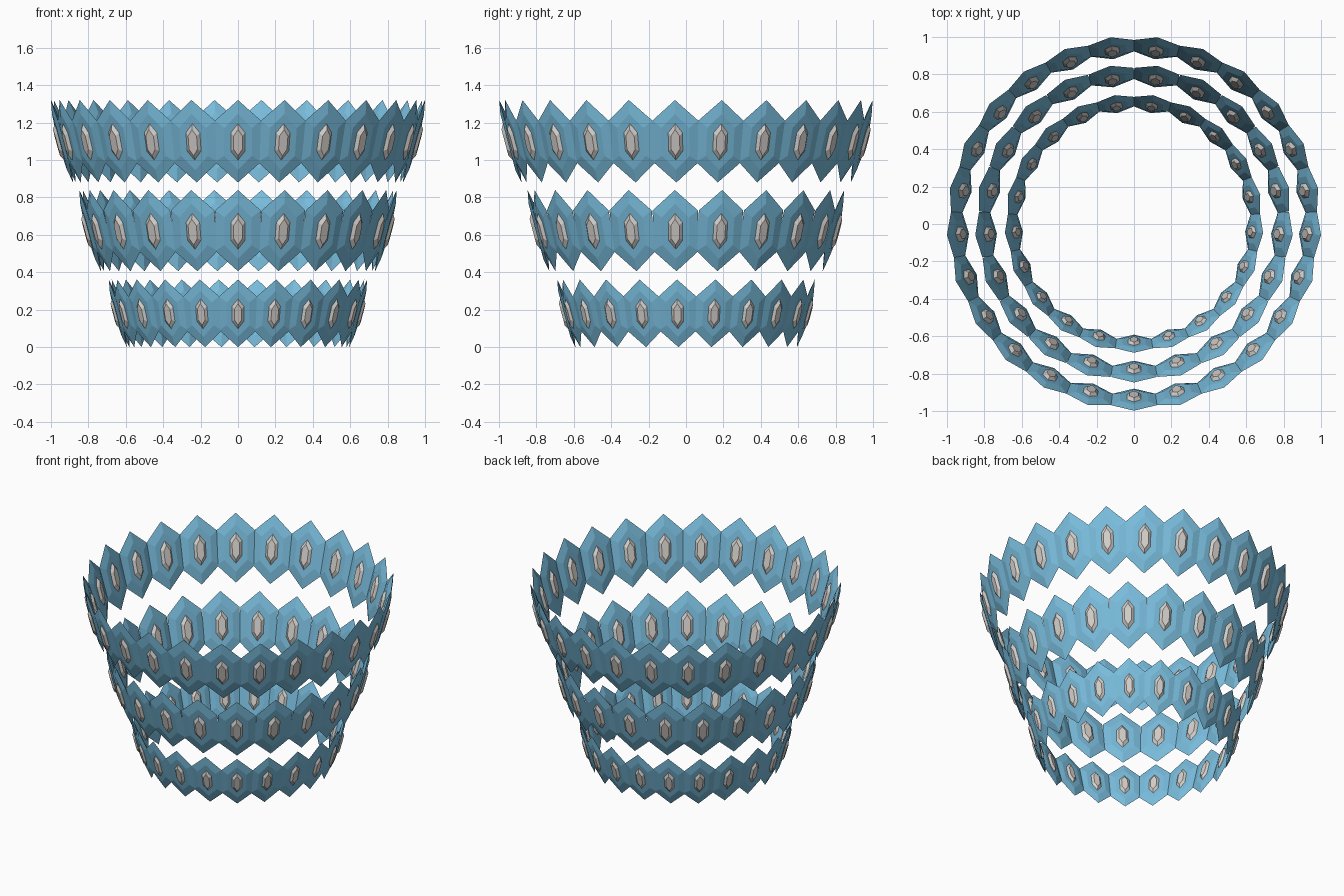
import bpy
import bmesh
from math import pi, radians
from mathutils import Matrix, Vector

cube = bpy.data.objects.get("Cube")
if cube:
    bpy.data.objects.remove(cube)


def make_material(name, color):
    mat = bpy.data.materials.new(name)
    mat.use_nodes = True
    mat.diffuse_color = color
    bsdf = mat.node_tree.nodes["Principled BSDF"]
    bsdf.inputs["Base Color"].default_value = color
    bsdf.inputs["Roughness"].default_value = 0.6
    return mat


BLUE = make_material("sky blue", (0.19, 0.50, 0.71, 1))
GREY = make_material("pale warm grey", (0.66, 0.63, 0.60, 1))

TILT = radians(15)      # outward lean of every plate
HALF_W, HALF_H = 0.123, 0.228

# Layers of a faceted hexagonal solid: (width scale, height scale, depth)
PLATE = [(0.60, 0.68, -0.014), (1, 1, 0), (0.60, 0.68, 0.014)]
GEM = [(0.19, 0.32, -0.030), (0.32, 0.45, -0.013),
       (0.32, 0.45, 0.013), (0.19, 0.32, 0.030)]


def add_solid(bm, layers, matrix):
    """Stack elongated hexagons along the depth axis and skin them."""
    hexagon = [(0, 1), (-1, 0.5), (-1, -0.5), (0, -1), (1, -0.5), (1, 0.5)]
    loops = []
    for w, h, depth in layers:
        loops.append([bm.verts.new(matrix @ Vector(
            (x * w * HALF_W, -depth, z * h * HALF_H))) for x, z in hexagon])
    for a, b in zip(loops, loops[1:]):
        for i in range(6):
            j = (i + 1) % 6
            bm.faces.new((a[i], a[j], b[j], b[i]))
    bm.faces.new(loops[0])
    bm.faces.new(loops[-1])


def make_ring(name, layers, mat, count, radius, height, scale):
    """Repeat one solid around the z axis, starting at the front."""
    bm = bmesh.new()
    for i in range(count):
        matrix = (Matrix.Translation((0, 0.004, height))
                  @ Matrix.Rotation(2 * pi * i / count, 4, 'Z')
                  @ Matrix.Translation((0, -radius, 0))
                  @ Matrix.Rotation(TILT, 4, 'X')
                  @ Matrix.Scale(scale, 4))
        add_solid(bm, layers, matrix)
    bmesh.ops.recalc_face_normals(bm, faces=bm.faces)
    mesh = bpy.data.meshes.new(name)
    bm.to_mesh(mesh)
    bm.free()
    mesh.materials.append(mat)
    bpy.context.collection.objects.link(bpy.data.objects.new(name, mesh))


# Three separate bands, each wider than the one below
for level, count, radius, height, scale in (
        ("lower", 21, 0.644, 0.18, 0.82),
        ("middle", 21, 0.793, 0.622, 0.985),
        ("upper", 25, 0.943, 1.10, 1.0)):
    make_ring(level + "_plates", PLATE, BLUE, count, radius, height, scale)
    make_ring(level + "_gems", GEM, GREY, count, radius, height, scale)
